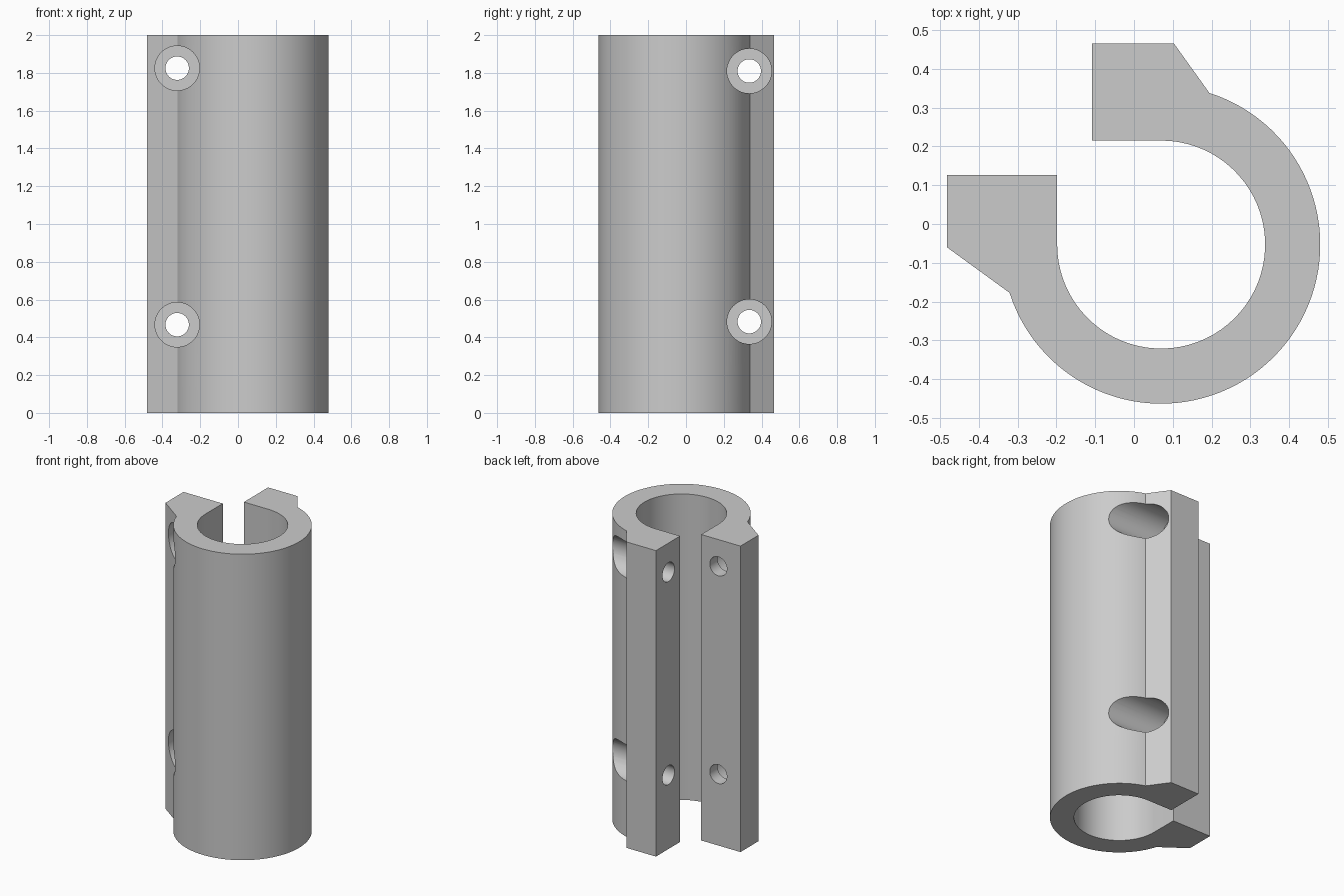
import bpy
import bmesh
from math import atan2, cos, sin, pi, radians
from mathutils import Vector

cube = bpy.data.objects.get("Cube")
if cube:
    bpy.data.objects.remove(cube, do_unlink=True)

HEIGHT = 2.0
CX, CY = 0.07, -0.053          # axis of the bore
R_OUT, R_IN = 0.41, 0.268

grey = bpy.data.materials.new("plain_grey")
grey.use_nodes = True
colour = (0.6, 0.6, 0.6, 1)
grey.diffuse_color = colour
grey.node_tree.nodes["Principled BSDF"].inputs["Base Color"].default_value = colour


def arc(radius, start, end, steps):
    """Points on a circle around the bore axis."""
    angles = [start + (end - start) * i / steps for i in range(steps + 1)]
    return [(CX + radius * cos(a), CY + radius * sin(a)) for a in angles]


def extrude_profile(name, points):
    bm = bmesh.new()
    face = bm.faces.new([bm.verts.new((x, y, 0)) for x, y in points])
    ext = bmesh.ops.extrude_face_region(bm, geom=[face])
    top = [v for v in ext["geom"] if isinstance(v, bmesh.types.BMVert)]
    bmesh.ops.translate(bm, verts=top, vec=(0, 0, HEIGHT))
    bmesh.ops.recalc_face_normals(bm, faces=bm.faces)
    mesh = bpy.data.meshes.new(name)
    bm.to_mesh(mesh)
    bm.free()
    obj = bpy.data.objects.new(name, mesh)
    bpy.context.collection.objects.link(obj)
    obj.data.materials.append(grey)
    return obj


def drill(target, start, end, radius):
    """Cut a round hole between two points."""
    a, b = Vector(start), Vector(end)
    bpy.ops.mesh.primitive_cylinder_add(
        vertices=48, radius=radius, depth=(b - a).length, location=(a + b) / 2,
        rotation=(b - a).to_track_quat('Z', 'Y').to_euler())
    cutter = bpy.context.object
    cutter.name = "hole_cutter"
    cutter.hide_render = True
    cutter.data.materials.append(grey)
    mod = target.modifiers.new("hole", 'BOOLEAN')
    mod.operation = 'DIFFERENCE'
    mod.solver = 'EXACT'
    mod.object = cutter
    bpy.context.view_layer.objects.active = target
    bpy.ops.object.modifier_apply(modifier=mod.name)
    bpy.data.objects.remove(cutter, do_unlink=True)


# Split tube with two clamping lugs at right angles
back_lug = [(-0.108, 0.465), (0.103, 0.465)]
side_lug = [(-0.482, -0.06), (-0.482, 0.126), (CX - R_IN, 0.126)]
join = atan2(0.393, 0.125)
profile = (back_lug
           + arc(R_OUT, join, -pi / 2 - join, 72)
           + side_lug
           + arc(R_IN, pi, 2.5 * pi, 56)
           + [(-0.108, CY + R_IN)])
clamp = extrude_profile("split_clamp_tube", profile)

# Counterbored bolt holes: side lug along y, back lug along x
BORE, HOLE = 0.118, 0.062
for z in (0.467, 1.825):
    drill(clamp, (-0.322, -0.7, z), (-0.322, 0.045, z), BORE)
    drill(clamp, (-0.322, -0.2, z), (-0.322, 0.2, z), HOLE)
for z in (0.483, 1.81):
    drill(clamp, (0.7, 0.335, z), (-0.03, 0.335, z), BORE)
    drill(clamp, (0.1, 0.335, z), (-0.2, 0.335, z), HOLE)

bpy.ops.object.select_all(action='DESELECT')
clamp.select_set(True)
bpy.context.view_layer.objects.active = clamp
bpy.ops.object.shade_smooth_by_angle(angle=radians(25))
